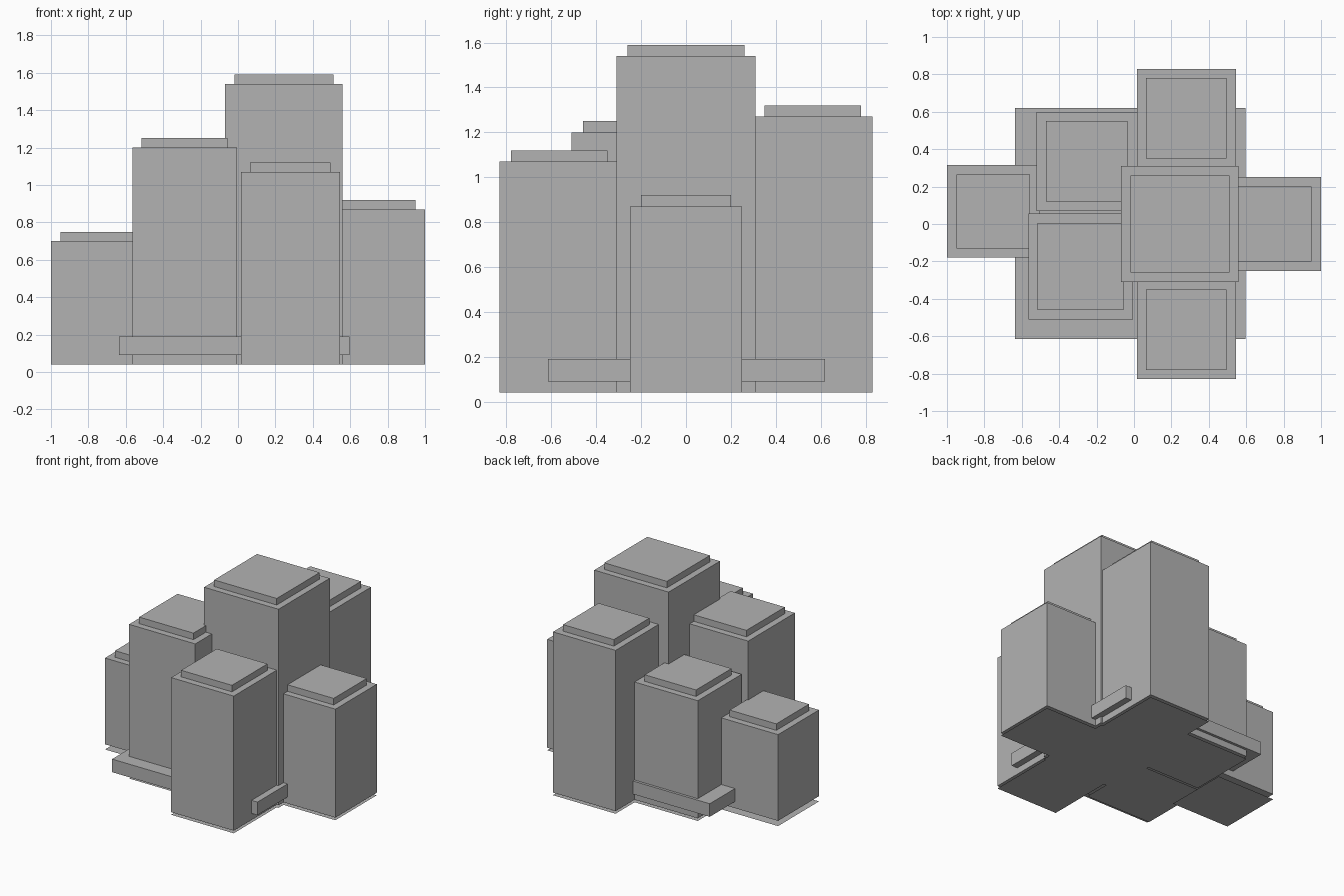
import bpy

if "Cube" in bpy.data.objects:
    bpy.data.objects.remove(bpy.data.objects["Cube"])

grey = bpy.data.materials.new("plain grey")
grey.diffuse_color = (0.45, 0.45, 0.45, 1)
grey.use_nodes = True
grey.node_tree.nodes["Principled BSDF"].inputs["Base Color"].default_value = grey.diffuse_color


def box(name, x0, x1, y0, y1, z0, z1):
    """Axis-aligned block given by its limits."""
    bpy.ops.mesh.primitive_cube_add(size=1)
    ob = bpy.context.object
    ob.name = name
    centre = ((x0 + x1) / 2, (y0 + y1) / 2, (z0 + z1) / 2)
    size = (x1 - x0, y1 - y0, z1 - z0)
    for v in ob.data.vertices:
        v.co = [c + s * p for c, s, p in zip(centre, size, v.co)]
    ob.data.materials.append(grey)


def sheet(name, x0, x1, y0, y1, z):
    """Thin flat ground sheet."""
    me = bpy.data.meshes.new(name)
    me.from_pydata([(x0, y0, z), (x1, y0, z), (x1, y1, z), (x0, y1, z)],
                   [], [(0, 1, 2, 3)])
    me.materials.append(grey)
    bpy.context.collection.objects.link(bpy.data.objects.new(name, me))


# Towers: x limits, y limits, roof height, ground sheet height
towers = {
    "centre": (-0.07, 0.56, -0.31, 0.31, 1.54, 0.02),
    "front": (0.015, 0.545, -0.83, -0.30, 1.07, 0.02),
    "back": (0.015, 0.545, 0.30, 0.83, 1.27, 0.02),
    "right": (0.50, 1.00, -0.25, 0.25, 0.87, 0.02),
    "left": (-1.00, -0.505, -0.18, 0.315, 0.70, 0.0),
    "front_left": (-0.565, -0.005, -0.51, 0.055, 1.20, 0.02),
    "back_left": (-0.52, 0.015, 0.07, 0.60, 0.94, 0.02),
}
BASE, INSET, CAP = 0.04, 0.05, 0.05

for name, (x0, x1, y0, y1, top, ground) in towers.items():
    box(name + "_tower", x0, x1, y0, y1, BASE, top)
    box(name + "_roof_cap", x0 + INSET, x1 - INSET, y0 + INSET, y1 - INSET,
        top, top + CAP)
    sheet(name + "_ground_sheet", x0, x1, y0, y1, ground)

# Wide slab joining the towers near the ground
box("podium_slab", -0.635, 0.595, -0.615, 0.62, 0.09, 0.19)
